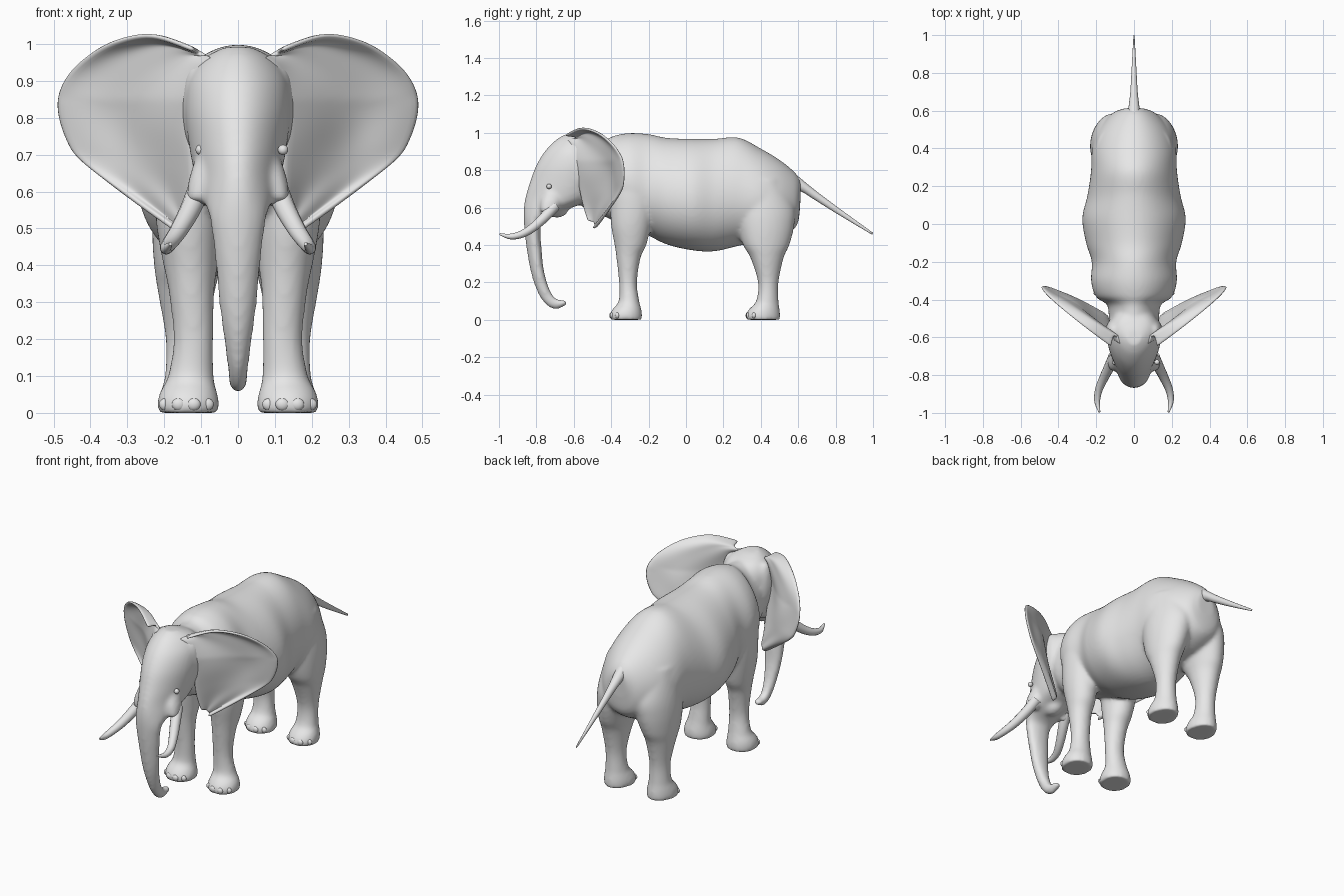
import bpy, bmesh
from math import sin, cos, pi
from mathutils import Vector, Matrix

cube = bpy.data.objects.get("Cube")
if cube:
    bpy.data.objects.remove(cube, do_unlink=True)

grey = bpy.data.materials.new("plain_grey")
grey.use_nodes = True
grey.diffuse_color = (0.8, 0.8, 0.8, 1)
grey.node_tree.nodes["Principled BSDF"].inputs["Base Color"].default_value = (0.8, 0.8, 0.8, 1)


def resample(rows, steps):
    """Catmull-Rom curve through rows of numbers, with steps per span."""
    rows = [Vector(r) for r in rows]
    padded = [rows[0]] + rows + [rows[-1]]
    result = []
    for p, a, b, n in zip(padded, padded[1:], padded[2:], padded[3:]):
        for i in range(steps):
            t = i / steps
            result.append(a + (b - p) * t / 2
                          + (p * 2 - a * 5 + b * 4 - n) * t * t / 2
                          + (a * 3 - p - b * 3 + n) * t ** 3 / 2)
    return result + [rows[-1]]


def loft(bm, rows, side=1, sides=64, steps=6, egg=0):
    """Closed tube: each row is front y, z, back y, z, half width, centre x.
    Egg narrows the section towards its first profile point."""
    rings = []
    for ya, za, yb, zb, width, x in resample(rows, steps):
        a, b = Vector((0, ya, za)), Vector((0, yb, zb))
        mid, half = (a + b) / 2, (a - b) / 2
        ring = []
        for i in range(sides):
            t = 2 * pi * i / sides
            offset = Vector((side * (x + width * sin(t) * (1 - egg * cos(t))), 0, 0))
            ring.append(bm.verts.new(mid + half * cos(t) + offset))
        rings.append(ring)
    for low, high in zip(rings, rings[1:]):
        for i in range(sides):
            j = (i + 1) % sides
            bm.faces.new((low[i], low[j], high[j], high[i]))
    bm.faces.new(rings[0])
    bm.faces.new(rings[-1])


def ball(bm, centre, size):
    matrix = Matrix.Translation(centre) @ Matrix.Diagonal((*size, 1))
    bmesh.ops.create_uvsphere(bm, u_segments=20, v_segments=12, radius=1, matrix=matrix)


def finish(name, bm):
    bmesh.ops.recalc_face_normals(bm, faces=bm.faces[:])
    for face in bm.faces:
        face.smooth = True
    mesh = bpy.data.meshes.new(name)
    bm.to_mesh(mesh)
    bm.free()
    mesh.materials.append(grey)
    obj = bpy.data.objects.new(name, mesh)
    bpy.context.collection.objects.link(obj)
    return obj


# Torso and neck, from rump to head: top y, z, bottom y, z, half width
torso = [
    (.615, .74, .61, .60, .05), (.58, .79, .59, .50, .115),
    (.50, .855, .50, .44, .185), (.40, .915, .40, .42, .22),
    (.28, .974, .28, .395, .226), (.15, .967, .15, .366, .245),
    (.03, .967, .03, .372, .272), (-.10, .972, -.10, .402, .252),
    (-.20, .992, -.20, .45, .222), (-.30, .998, -.30, .50, .226),
    (-.38, .985, -.39, .53, .20), (-.43, .965, -.43, .55, .14),
    (-.52, .96, -.52, .58, .13), (-.60, .93, -.60, .65, .10)]

# Head running down into the trunk and its curled tip
head_and_trunk = [
    (-.64, .994, -.56, .987, .04), (-.695, .962, -.48, .955, .095),
    (-.755, .90, -.45, .90, .132), (-.803, .82, -.45, .82, .14),
    (-.836, .73, -.47, .72, .13), (-.857, .66, -.52, .64, .115),
    (-.867, .60, -.66, .58, .096), (-.868, .54, -.765, .53, .077),
    (-.862, .46, -.778, .46, .066), (-.852, .38, -.772, .38, .058),
    (-.835, .28, -.764, .29, .049), (-.814, .20, -.748, .215, .039),
    (-.782, .123, -.727, .157, .030), (-.737, .07, -.705, .122, .026),
    (-.69, .056, -.68, .107, .024), (-.637, .078, -.642, .108, .019)]

# Legs from top to sole: z, front y, back y, half width, centre x
front_leg = [
    (.80, -.37, -.20, .07, .135), (.70, -.405, -.17, .088, .137),
    (.60, -.405, -.17, .09, .137), (.50, -.40, -.188, .085, .135),
    (.40, -.382, -.212, .073, .129), (.33, -.372, -.243, .062, .126),
    (.20, -.358, -.262, .054, .121), (.10, -.36, -.25, .062, .128),
    (.06, -.39, -.24, .076, .134), (.03, -.408, -.235, .084, .135),
    (0, -.408, -.235, .083, .135)]
rear_leg = [
    (.75, .29, .51, .09, .11), (.60, .26, .58, .12, .105),
    (.50, .275, .578, .112, .12), (.40, .305, .553, .092, .135),
    (.33, .345, .522, .077, .14), (.20, .385, .495, .056, .14),
    (.10, .375, .495, .06, .138), (.06, .34, .50, .072, .137),
    (.03, .32, .503, .079, .136), (0, .32, .503, .079, .136)]

# Skin: overlapping volumes fused into one smooth body
bm = bmesh.new()
for rows, egg in ((torso, .12), (head_and_trunk, .2)):
    loft(bm, [(*r, 0) for r in rows], egg=egg)
for side in (1, -1):
    loft(bm, [(f, z, b, z, w, x) for z, f, b, w, x in front_leg], side)
    loft(bm, [(f, z, b, z, w, x) for z, f, b, w, x in rear_leg], side, egg=-.1)
    # Cheek sheath around the tusk root
    loft(bm, [(-.74, .72, -.64, .70, .03, .078), (-.775, .64, -.67, .62, .038, .096),
              (-.78, .58, -.705, .555, .032, .108)], side)
    # Thick muscle joining the ear to the head
    ball(bm, (side * .11, -.565, .83), (.042, .06, .13))
# Lower jaw
ball(bm, (0, -.69, .60), (.055, .065, .055))
body = finish("body", bm)
remesh = body.modifiers.new("fuse", "REMESH")
remesh.mode = "VOXEL"
remesh.voxel_size = .01
remesh.use_smooth_shade = True
soften = body.modifiers.new("soften", "SMOOTH")
soften.factor = .5
soften.iterations = 10

# Ears: a cupped sheet between the root line and the outer rim
root = [(.07, .96), (.095, .94), (.11, .90), (.12, .86), (.125, .81),
        (.125, .76), (.12, .70), (.12, .64), (.125, .58), (.135, .53)]
rim = [(.12, .985), (.235, 1.024), (.347, 1.003), (.43, .95), (.477, .89),
       (.49, .825), (.467, .742), (.423, .68), (.29, .58), (.158, .488)]
columns = 14
bm = bmesh.new()
grid = []
pairs = list(zip(resample(root, 4), resample(rim, 4)))
for i, (a, b) in enumerate(pairs):
    # The upper rim curls forward
    curl = .05 * max(0, cos(pi * i / (len(pairs) - 1)))
    line = []
    for k in range(columns + 1):
        u = k / columns
        x, z = a.lerp(b, u)
        y = -.60 + .71 * (x - .12) + .2 * max(0, .85 - z)
        cup = .033 * sin(pi * u) + .008 * sin(3 * pi * u) * sin(14 * z)
        line.append(bm.verts.new((x, y + cup - curl * u ** 4, z)))
    grid.append(line)
for a, b in zip(grid, grid[1:]):
    for k in range(columns):
        bm.faces.new((a[k], a[k + 1], b[k + 1], b[k]))
ears = finish("ears", bm)
thick = ears.modifiers.new("thickness", "SOLIDIFY")
thick.thickness = .014
thick.offset = 0
ears.modifiers.new("pair", "MIRROR")
round_rim = ears.modifiers.new("round_rim", "SUBSURF")
round_rim.levels = round_rim.render_levels = 1

# Tusks: tapered tubes sweeping forward
tusk_path = [(.105, -.70, .61, .030), (.13, -.755, .55, .028), (.162, -.82, .492, .024),
             (.187, -.88, .457, .020), (.195, -.94, .445, .015), (.183, -.996, .458, .005)]
for side, label in ((1, "left"), (-1, "right")):
    curve = bpy.data.curves.new(label + "_tusk", "CURVE")
    curve.dimensions = "3D"
    curve.bevel_depth = 1
    curve.bevel_resolution = 4
    curve.use_fill_caps = True
    path = resample(tusk_path, 5)
    spline = curve.splines.new("POLY")
    spline.points.add(len(path) - 1)
    for point, (x, y, z, radius) in zip(spline.points, path):
        point.co = (side * x, y, z, 1)
        point.radius = radius
    spline.use_smooth = True
    curve.materials.append(grey)
    bpy.context.collection.objects.link(bpy.data.objects.new(label + "_tusk", curve))

# Tail
bm = bmesh.new()
loft(bm, [(.56, .80, .57, .68, .035, 0), (.62, .75, .615, .685, .029, 0), (.70, .685, .69, .64, .02, 0),
          (.82, .595, .81, .565, .013, 0), (1, .465, .995, .455, .003, 0)], sides=16)
finish("tail", bm)

# Toenails: four rounded nails around the front of each foot
bm = bmesh.new()
for side in (1, -1):
    for foot_y, depth in ((-.32, .08), (.413, .084)):
        for angle in (-.75, -.2, .35, .95):
            x = .135 + .074 * sin(angle)
            ball(bm, (side * x, foot_y - depth * cos(angle), .023), (.019, .012, .017))
finish("toenails", bm)

# Eyes, the right one set deeper
for name, x in (("left_eye", .122), ("right_eye", -.101)):
    bm = bmesh.new()
    ball(bm, (x, -.732, .713), (.014, .014, .014))
    finish(name, bm)
